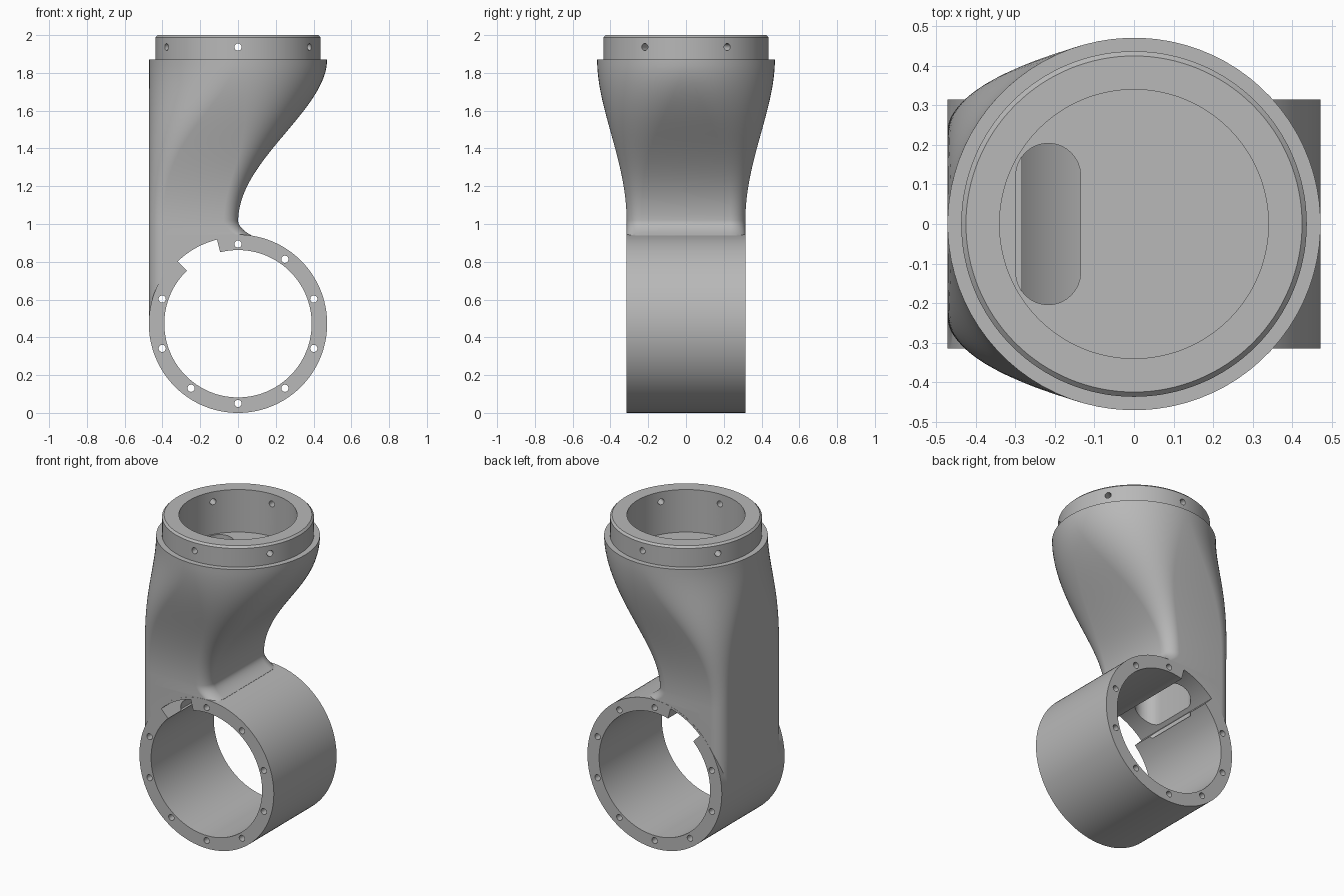
import bpy, bmesh
from math import sin, cos, pi, radians
from mathutils import Matrix, Vector

cube = bpy.data.objects.get("Cube")
if cube:
    bpy.data.objects.remove(cube, do_unlink=True)

R, BORE, HALF_W = 0.472, 0.39, 0.315   # clamp ring radius, bore, half width
NECK_TOP = 1.87

grey = bpy.data.materials.new("machined grey")
grey.use_nodes = True
colour = (0.48, 0.48, 0.48, 1)
grey.diffuse_color = colour
grey.node_tree.nodes["Principled BSDF"].inputs["Base Color"].default_value = colour


def finish(name, bm):
    bmesh.ops.recalc_face_normals(bm, faces=bm.faces)
    mesh = bpy.data.meshes.new(name)
    bm.to_mesh(mesh)
    bm.free()
    ob = bpy.data.objects.new(name, mesh)
    bpy.context.collection.objects.link(ob)
    mesh.materials.append(grey)
    return ob


def loft(name, sections):
    """Skin a list of equal-length closed sections and cap both ends."""
    bm = bmesh.new()
    rings = [[bm.verts.new(p) for p in s] for s in sections]
    n = len(rings[0])
    for a, b in zip(rings, rings[1:]):
        for i in range(n):
            j = (i + 1) % n
            bm.faces.new((a[i], a[j], b[j], b[i]))
    bm.faces.new(rings[0])
    bm.faces.new(rings[-1])
    return finish(name, bm)


def circle(r, z, n=128):
    return [(r * cos(2 * pi * i / n), r * sin(2 * pi * i / n), z) for i in range(n)]


def rod(bm, centre, axis, r, length, n=24):
    turn = Vector(axis).to_track_quat('Z', 'Y').to_matrix().to_4x4()
    bmesh.ops.create_cone(bm, cap_ends=True, segments=n, radius1=r, radius2=r,
                          depth=length, matrix=Matrix.Translation(centre) @ turn)


def cylinder(name, centre, axis, r, length, n=128):
    bm = bmesh.new()
    rod(bm, centre, axis, r, length, n)
    return finish(name, bm)


def combine(target, tool, operation):
    mod = target.modifiers.new(operation.lower(), 'BOOLEAN')
    mod.operation, mod.object, mod.solver = operation, tool, 'EXACT'
    bpy.context.view_layer.objects.active = target
    bpy.ops.object.modifier_apply(modifier=mod.name)
    bpy.data.objects.remove(tool, do_unlink=True)


# Neck: rounded rectangle blending up and sideways into a circle
def neck_section(z):
    t = max(0, (z - 1.0) / (NECK_TOP - 1.0)) ** 1.1
    s = t * t * (3 - 2 * t)
    flare = 0.07 * min(1, max(0, (1.02 - z) / 0.08)) ** 2
    left, right = -R + 0.0005, R * s + flare
    cx, hx = (left + right) / 2, (right - left) / 2
    hy = HALF_W - 0.001 + (R - HALF_W) * s
    rx = 0.08 + (hx - 0.08) * s
    ry = 0.08 + (hy - 0.08) * s
    pts = []
    for q, (sx, sy) in enumerate([(1, 1), (-1, 1), (-1, -1), (1, -1)]):
        for i in range(20):
            a = (q + (i + 0.5) / 20) * pi / 2
            pts.append((cx + sx * (hx - rx) + rx * cos(a),
                        sy * (hy - ry) + ry * sin(a), z))
    return pts


levels = [R, 0.7, 0.9] + [0.94 + 0.01 * i for i in range(9)]
levels += [1.02 + (NECK_TOP - 1.02) * i / 28 for i in range(1, 29)]
body = loft("pipe_elbow_bracket", [neck_section(z) for z in levels])

# Clamp ring and chamfered top collar
combine(body, cylinder("clamp_ring", (0, 0, R), (0, 1, 0), R, 2 * HALF_W), 'UNION')
collar = loft("top_collar", [circle(0.437, 1.8), circle(0.437, 1.988), circle(0.425, 2.0)])
combine(body, collar, 'UNION')

# Ring bore and collar bore
combine(body, cylinder("ring_bore", (0, 0, R), (0, 1, 0), BORE, 1), 'DIFFERENCE')
combine(body, cylinder("collar_bore", (0, 0, 1.93), (0, 0, 1), 0.34, 0.4), 'DIFFERENCE')

# Keyway notch along the upper side of the ring bore
arc = [radians(104 + 2.5 * i) for i in range(13)]
outline = [(0.459, a) for a in arc] + [(0.36, a) for a in reversed(arc)]
notch = loft("notch", [[(r * cos(a), y, R + r * sin(a)) for r, a in outline]
                       for y in (-0.5, 0.5)])
combine(body, notch, 'DIFFERENCE')

# Cable slot from the collar floor down to the notch
slot_r, slot_y = 0.082, 0.122
slot = []
for i in range(34):
    a = pi * (i if i < 17 else i - 1) / 16
    slot.append((-0.217 + slot_r * cos(a), slot_r * sin(a) + (slot_y if i < 17 else -slot_y)))
combine(body, loft("slot", [[(x, y, z) for x, y in slot] for z in (0.74, 1.78)]), 'DIFFERENCE')

# Screw holes through the ring, skipping the one at the notch
bm = bmesh.new()
for k in range(10):
    a = radians(90 + 36 * k)
    if k != 1:
        rod(bm, (0.422 * cos(a), 0, R + 0.422 * sin(a)), (0, 1, 0), 0.019, 1)
combine(body, finish("ring_holes", bm), 'DIFFERENCE')

# Six radial screw holes in the collar
bm = bmesh.new()
for k in range(6):
    a = radians(30 + 60 * k)
    d = Vector((cos(a), sin(a), 0))
    rod(bm, d * 0.39 + Vector((0, 0, 1.937)), d, 0.019, 0.2)
combine(body, finish("collar_holes", bm), 'DIFFERENCE')

# Smooth shading with crisp machined edges
for ob in bpy.context.selected_objects:
    ob.select_set(False)
body.select_set(True)
bpy.context.view_layer.objects.active = body
bpy.ops.object.shade_smooth_by_angle(angle=radians(30))
